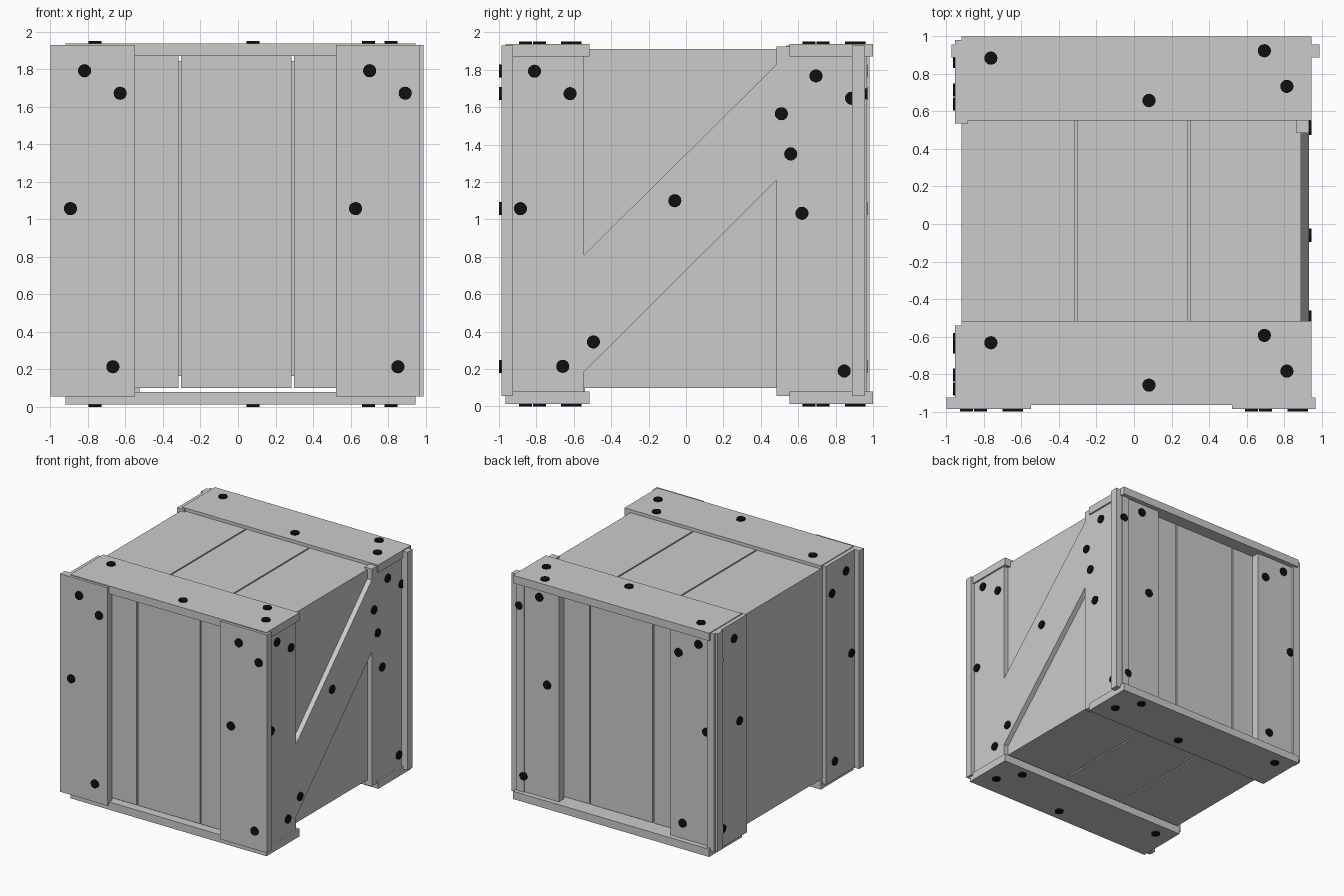
import bpy, bmesh
from mathutils import Vector

if "Cube" in bpy.data.objects:
    bpy.data.objects.remove(bpy.data.objects["Cube"])

black = bpy.data.materials.new("nail_black")
black.diffuse_color = (0.005, 0.005, 0.005, 1)
black.use_nodes = True
black.node_tree.nodes["Principled BSDF"].inputs["Base Color"].default_value = black.diffuse_color


def link(name, bm, mat=None):
    bmesh.ops.recalc_face_normals(bm, faces=bm.faces)
    me = bpy.data.meshes.new(name)
    bm.to_mesh(me)
    bm.free()
    if mat:
        me.materials.append(mat)
    ob = bpy.data.objects.new(name, me)
    bpy.context.collection.objects.link(ob)
    return ob


def box(name, x, y, z):
    bm = bmesh.new()
    bmesh.ops.create_cube(bm, size=1)
    for v in bm.verts:
        v.co = [r[0] + (c + 0.5) * (r[1] - r[0]) for c, r in zip(v.co, (x, y, z))]
    return link(name, bm)


def nails(name, points, normal):
    """Round nail heads standing 0.013 proud of a board face."""
    n = Vector(normal)
    rot = n.to_track_quat('Z', 'Y').to_matrix().to_4x4()
    bm = bmesh.new()
    for p in points:
        m = rot.copy()
        m.translation = Vector(p)
        bmesh.ops.create_cone(bm, cap_ends=True, segments=20, radius1=0.035,
                              radius2=0.035, depth=0.026, matrix=m)
    link(name, bm, black)


# nail pattern shared by every board: (along, across) from the board centre
PATTERN = [(0.80, -0.043), (0.68, 0.147), (0.065, -0.118), (-0.778, 0.108)]
Z0, Z1, ZC = 0.055, 1.93, 0.9925

# core: inner box wrapped in planks with narrow gaps
T = 0.065
CX, CY, CZ = (-0.92, 0.89), (-0.925, 0.888), (0.10, 1.91)
inner = [(a + T, b - T) for a, b in (CX, CY, CZ)]
box("inner_box", *inner)
planks = [(CX[0], -0.316), (-0.304, 0.286), (0.298, CX[1])]
for i, px in enumerate(planks):
    box(f"front_plank_{i}", px, (CY[0], CY[0] + T), CZ)
    box(f"back_plank_{i}", px, (CY[1] - T, CY[1]), CZ)
    box(f"top_plank_{i}", px, inner[1], (CZ[1] - T, CZ[1]))
    box(f"bottom_plank_{i}", px, inner[1], (CZ[0], CZ[0] + T))
for side, px in (("left", (CX[0], CX[0] + T)), ("right", (CX[1] - T, CX[1]))):
    box(f"{side}_panel", px, inner[1], inner[2])

# upright boards on front and back
for name, x, y, ny in (("front_left_board", (-1.0, -0.55), (-0.987, -0.925), -1),
                       ("front_right_board", (0.522, 0.967), (-0.987, -0.925), -1),
                       ("back_left_board", (-0.972, -0.525), (0.888, 0.957), 1),
                       ("back_right_board", (0.54, 0.99), (0.888, 0.957), 1)):
    box(name, x, y, (Z0, Z1))
    c, face = sum(x) / 2, y[0] if ny < 0 else y[1]
    nails(name + "_nails", [(c + b, face, ZC + a) for a, b in PATTERN], (0, ny, 0))

# upright boards on the left side
for name, y in (("left_front_board", (-0.985, -0.54)), ("left_back_board", (0.535, 0.98))):
    box(name, (-0.953, -0.885), y, (Z0, Z1))
    c = sum(y) / 2
    nails(name + "_nails", [(-0.953, c + b, ZC + a) for a, b in PATTERN], (-1, 0, 0))

# top and bottom battens
for name, y in (("front", (-0.965, -0.517)), ("back", (0.553, 1.0))):
    c = sum(y) / 2
    for level, z, face, nz in (("top", (1.87, 1.937), 1.937, 1),
                               ("bottom", (0.013, 0.08), 0.013, -1)):
        box(f"{name}_{level}_batten", (-0.92, 0.947), y, z)
        nails(f"{name}_{level}_batten_nails",
              [(0.015 + a, c + b, face) for a, b in PATTERN], (0, 0, nz))

# right side: two uprights and a diagonal brace as one extruded outline
outline = [(-0.985, Z0), (-0.545, Z0), (-0.545, 0.185), (0.485, 1.21), (0.485, Z0),
           (0.968, Z0), (0.968, 1.925), (0.485, 1.925), (0.485, 1.83),
           (-0.545, 0.81), (-0.545, 1.925), (-0.985, 1.925)]
bm = bmesh.new()
face = bm.faces.new([bm.verts.new((0.865, y, z)) for y, z in outline])
ext = bmesh.ops.extrude_face_region(bm, geom=[face])
bmesh.ops.translate(bm, vec=(0.068, 0, 0),
                    verts=[g for g in ext["geom"] if isinstance(g, bmesh.types.BMVert)])
link("right_brace", bm)
pts = [(-0.767 + b, ZC + a) for a, b in PATTERN]
pts += [(0.738 + b, ZC - 0.025 + a) for a, b in PATTERN]
pts += [(0.51, 1.565), (0.56, 1.35), (-0.06, 1.10), (-0.495, 0.345)]
nails("right_brace_nails", [(0.933, y, z) for y, z in pts], (1, 0, 0))
